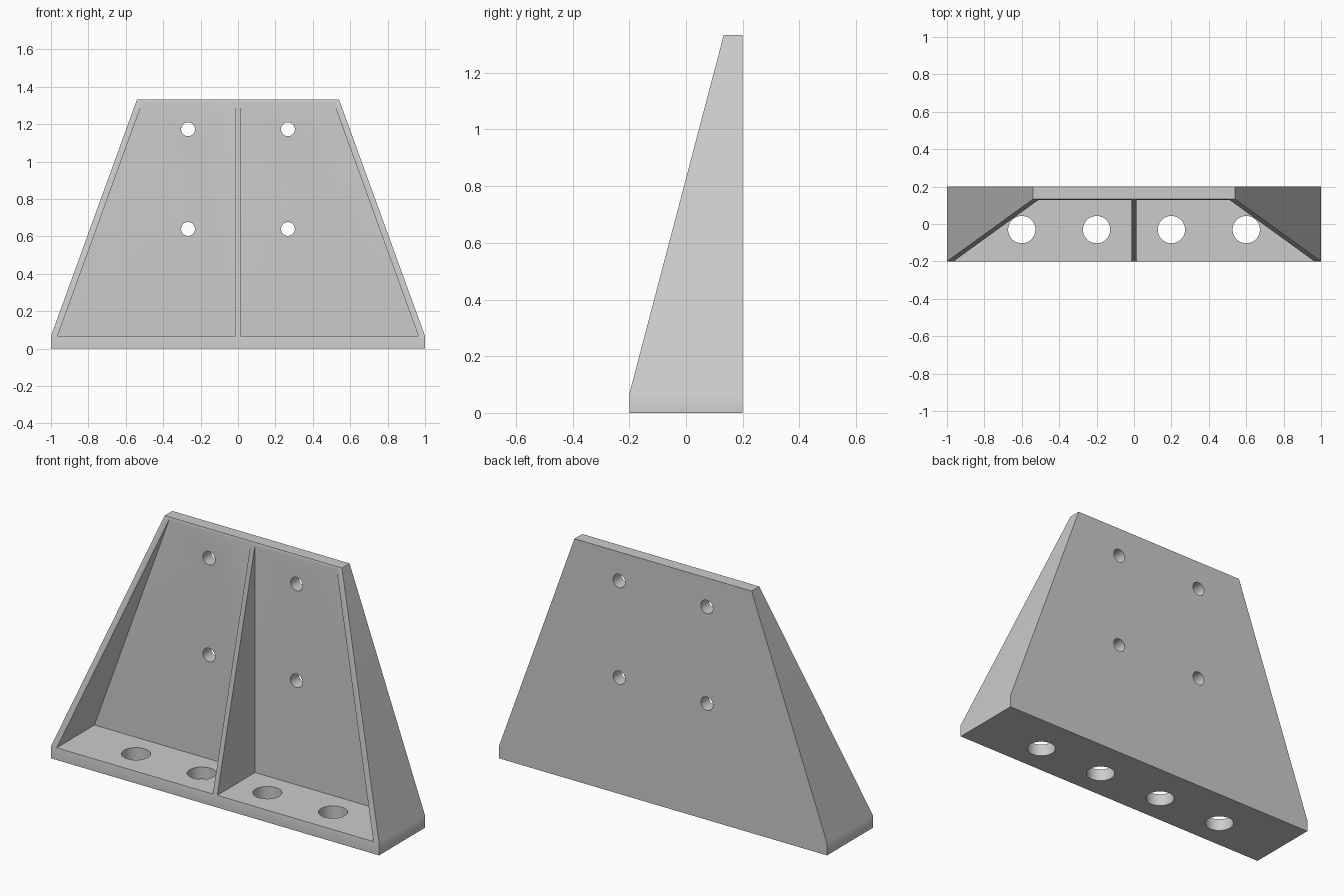
import bpy
import bmesh
from math import pi, radians

if "Cube" in bpy.data.objects:
    bpy.data.objects.remove(bpy.data.objects["Cube"])

HEIGHT, BASE_T, HALF_D = 1.333, 0.067, 0.2
TOP_HALF, TOP_Y = 0.54, 0.133
SLOPE = (1 - TOP_HALF) / (HEIGHT - BASE_T)

grey = bpy.data.materials.new("light grey")
grey.use_nodes = True
colour = (0.6, 0.6, 0.6, 1)
grey.diffuse_color = colour
grey.node_tree.nodes["Principled BSDF"].inputs["Base Color"].default_value = colour


def loft(name, rings):
    """Solid made by joining equal rings of points and capping the ends."""
    bm = bmesh.new()
    loops = [[bm.verts.new(p) for p in ring] for ring in rings]
    n = len(loops[0])
    for a, b in zip(loops, loops[1:]):
        for i in range(n):
            j = (i + 1) % n
            bm.faces.new((a[i], a[j], b[j], b[i]))
    bm.faces.new(loops[0])
    bm.faces.new(loops[-1])
    bmesh.ops.recalc_face_normals(bm, faces=bm.faces)
    mesh = bpy.data.meshes.new(name)
    bm.to_mesh(mesh)
    bm.free()
    mesh.materials.append(grey)
    obj = bpy.data.objects.new(name, mesh)
    bpy.context.collection.objects.link(obj)
    return obj


def drill(name, radius, depth, location, rotation=(0, 0, 0)):
    bpy.ops.mesh.primitive_cylinder_add(vertices=48, radius=radius, depth=depth,
                                        location=location, rotation=rotation)
    obj = bpy.context.object
    obj.name = name
    obj.data.materials.append(grey)
    return obj


def rectangle(half_x, y0, z):
    return [(-half_x, y0, z), (half_x, y0, z), (half_x, HALF_D, z), (-half_x, HALF_D, z)]


# Solid tapered body of the bracket
bracket = loft("bracket", [rectangle(1, -HALF_D, 0),
                           rectangle(1, -HALF_D, BASE_T),
                           rectangle(TOP_HALF, TOP_Y, HEIGHT)])

cutters = []
for side in (-1, 1):
    # Open pocket between the centre rib and the sloping side wall
    inner, top_z = 0.965, 1.4
    outline = [(0.0135, BASE_T), (inner, BASE_T),
               (inner - SLOPE * (top_z - BASE_T), top_z), (0.0135, top_z)]
    cutters.append(loft("pocket_cutter", [[(side * x, y, z) for x, z in outline]
                                          for y in (-0.5, 0.129)]))
    # Screw holes in the back plate
    for z in (0.64, 1.173):
        cutters.append(drill("wall_hole_cutter", 0.037, 0.4,
                             (side * 0.267, HALF_D, z), (pi / 2, 0, 0)))
    # Large holes in the base plate
    for x in (0.2, 0.6):
        cutters.append(drill("base_hole_cutter", 0.073, 0.3, (side * x, -0.03, 0)))

# Cut everything out of the body
bpy.ops.object.select_all(action='DESELECT')
bracket.select_set(True)
bpy.context.view_layer.objects.active = bracket
for cutter in cutters:
    mod = bracket.modifiers.new("cut", 'BOOLEAN')
    mod.operation = 'DIFFERENCE'
    mod.solver = 'EXACT'
    mod.object = cutter
    bpy.ops.object.modifier_apply(modifier=mod.name)
    bpy.data.objects.remove(cutter)

# Soft bends, crisp corners
bpy.ops.object.shade_smooth_by_angle(angle=radians(30))
weighted = bracket.modifiers.new("weighted_normals", 'WEIGHTED_NORMAL')
weighted.keep_sharp = True
